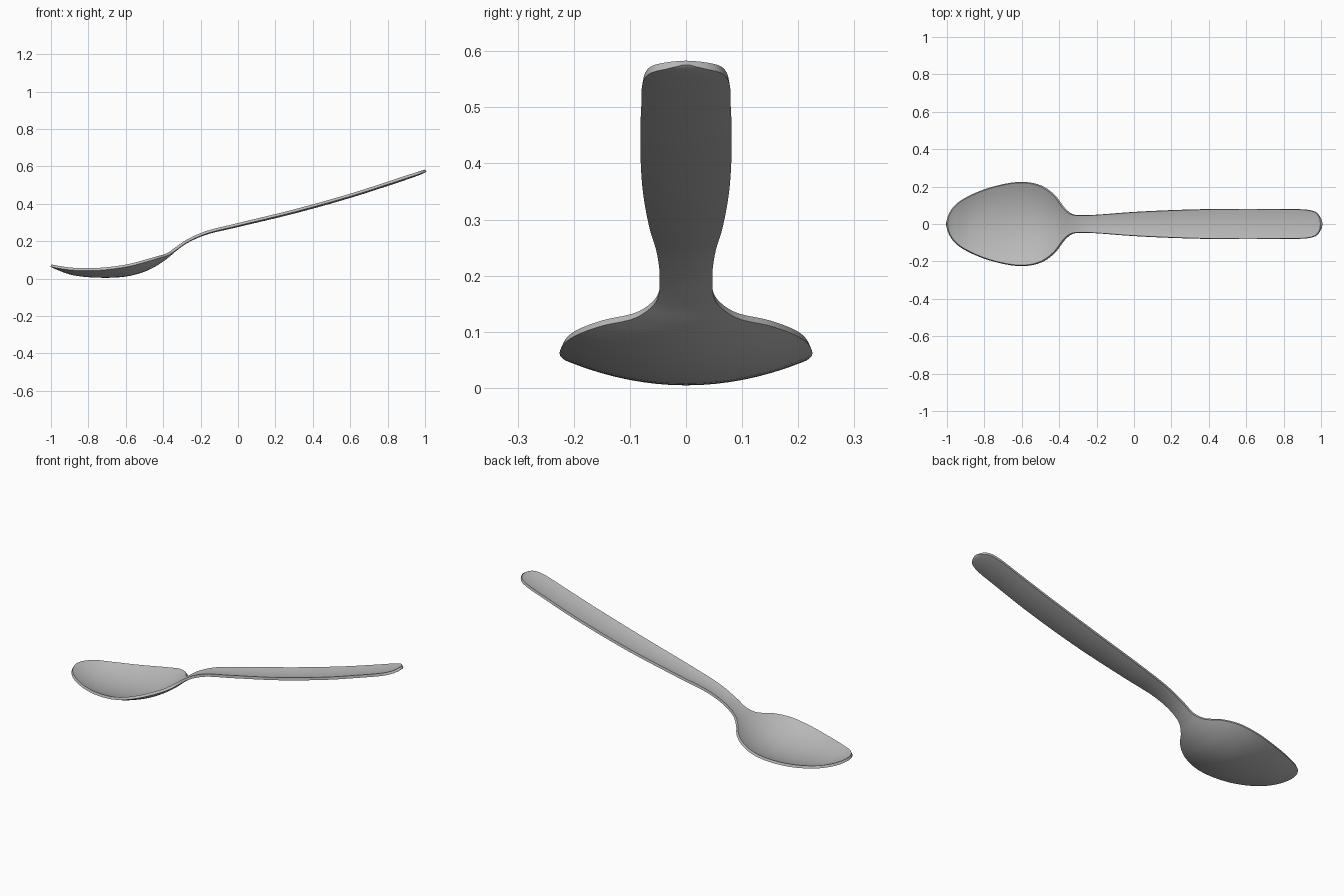
import bpy, math

cube = bpy.data.objects.get("Cube")
if cube:
    bpy.data.objects.remove(cube)

# Stations along the spoon: x, half width, rim height, dish depth
stations = [
    (-.996, 0, .076, 0), (-.985, .05, .073, .003), (-.95, .10, .067, .012),
    (-.88, .146, .058, .026), (-.75, .196, .057, .038), (-.6, .22, .075, .05),
    (-.5, .2, .10, .048), (-.43, .15, .12, .032), (-.38, .085, .136, .012),
    (-.34, .052, .163, .005), (-.28, .045, .205, .004), (-.18, .049, .251, .005),
    (0, .062, .297, .007), (.3, .075, .37, .008), (.6, .079, .454, .008),
    (.8, .077, .518, .008), (.93, .073, .561, .007), (.97, .06, .574, .005),
    (.99, .035, .58, .002), (.996, 0, .583, 0)]


def mirrored(p):
    return (p[0], -p[1], p[2], p[3])


def spline(a, b, c, d, t):
    # Cubic through b and c, with tangents scaled to the uneven spacing
    k = [max(math.dist(p, q), 1e-6) ** .5 for p, q in ((a, b), (b, c), (c, d))]
    out = []
    for p, q, r, s in zip(a, b, c, d):
        m1 = (r - q) + k[1] * ((q - p) / k[0] - (r - p) / (k[0] + k[1]))
        m2 = (r - q) + k[1] * ((s - r) / k[2] - (s - q) / (k[1] + k[2]))
        out.append(q + m1 * t + (3 * (r - q) - 2 * m1 - m2) * t * t
                   + (2 * (q - r) + m1 + m2) * t ** 3)
    return out


# Sample smooth cross-sections between the stations
path = [mirrored(stations[1])] + stations + [mirrored(stations[-2])]
steps, across = 5, 16
rows = [spline(*path[i:i + 4], s / steps)
        for i in range(len(path) - 3) for s in range(steps)]
rows.append(list(stations[-1]))

# Upper surface; each tip closes on one point
verts, rings = [], []
for n, (x, w, rim, depth) in enumerate(rows):
    start = len(verts)
    if n in (0, len(rows) - 1):
        verts.append((x, 0, rim))
        rings.append([start] * (across + 1))
        continue
    for j in range(across + 1):
        u = 2 * j / across - 1
        verts.append((x, w * u, rim - depth * (1 - u * u)))
    rings.append(list(range(start, start + across + 1)))

faces = []
for r0, r1 in zip(rings, rings[1:]):
    for j in range(across):
        loop = [r0[j], r1[j], r1[j + 1], r0[j + 1]]
        faces.append(list(dict.fromkeys(loop)))

mesh = bpy.data.meshes.new("spoon")
mesh.from_pydata(verts, [], faces)
mesh.update()
spoon = bpy.data.objects.new("spoon", mesh)
bpy.context.collection.objects.link(spoon)

# Brushed steel colour
steel = bpy.data.materials.new("steel grey")
steel.use_nodes = True
colour = (.5, .5, .5, 1)
steel.diffuse_color = colour
steel.node_tree.nodes["Principled BSDF"].inputs["Base Color"].default_value = colour
mesh.materials.append(steel)

# Sheet thickness, growing downward from the upper surface
solid = spoon.modifiers.new("thickness", "SOLIDIFY")
solid.thickness = .014
solid.offset = -1

bpy.ops.object.select_all(action="DESELECT")
spoon.select_set(True)
bpy.context.view_layer.objects.active = spoon
bpy.ops.object.modifier_apply(modifier=solid.name)
bpy.ops.object.shade_smooth_by_angle(angle=math.radians(40))
